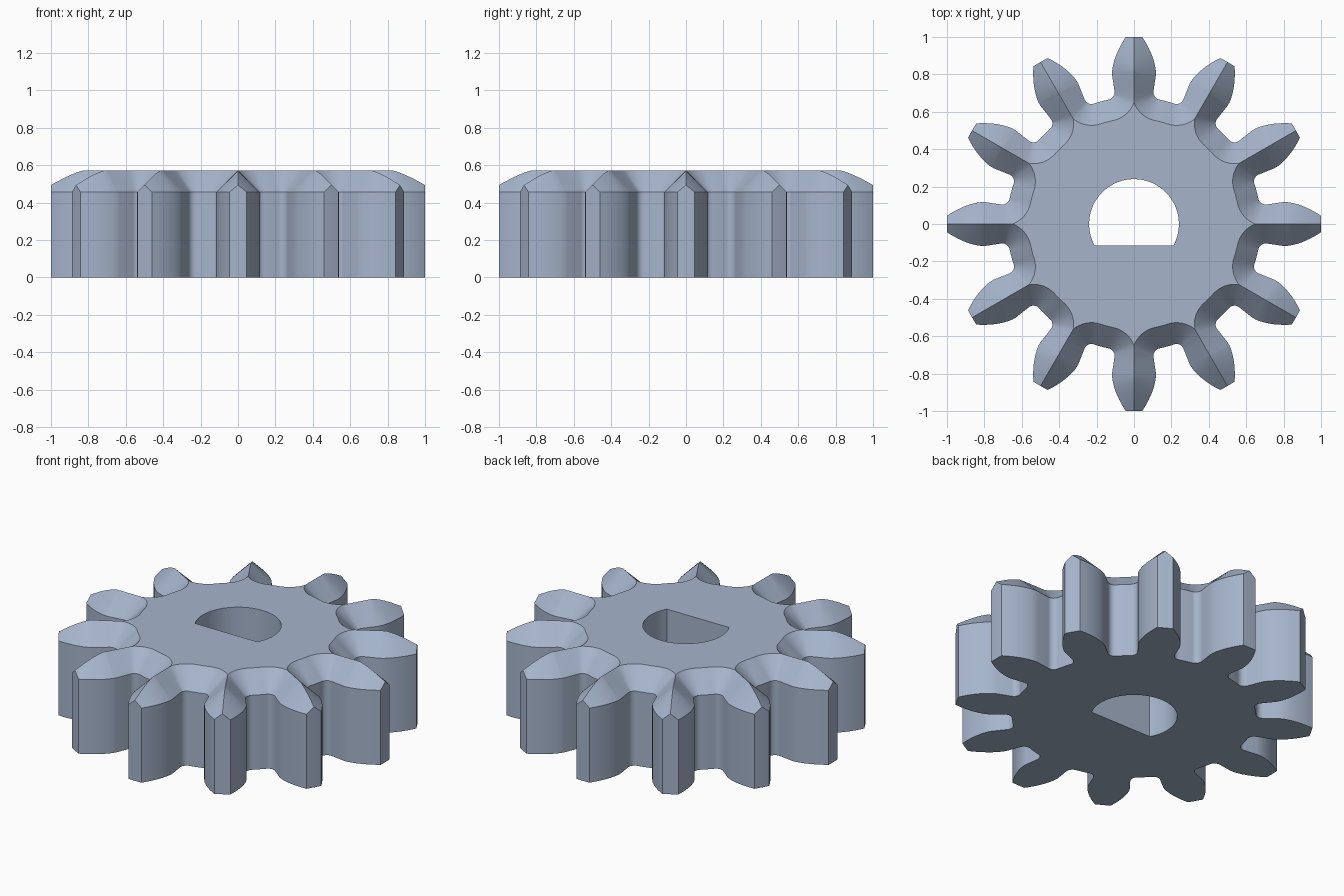
import bpy, bmesh, math
from mathutils import Matrix, Vector

if "Cube" in bpy.data.objects:
    bpy.data.objects.remove(bpy.data.objects["Cube"])

# Gear proportions (twelve teeth, 20 degree involute)
TEETH = 12
MODULE = 2 / (TEETH + 2)
PITCH = MODULE * TEETH / 2
BASE = PITCH * math.cos(math.radians(20))
ROOT = PITCH - 1.25 * MODULE
FILLET = 0.04
HEIGHT, CHAMFER = 4 * MODULE, 0.8 * MODULE
SHOULDER = HEIGHT - CHAMFER
HALF_BASE = math.pi / (2 * TEETH) + math.tan(math.radians(20)) - math.radians(20)
BORE, FLAT = 0.24, -0.115


def polar(r, a):
    """Point at radius r, angle a measured from +y towards +x."""
    return Vector((r * math.sin(a), r * math.cos(a)))


def half_tooth():
    """Outline points and inward normals from tooth tip to valley centre."""
    pts = []
    # involute flank
    for i in range(11):
        r = 1 + (BASE - 1) * i / 10
        roll = math.sqrt(max((r / BASE) ** 2 - 1, 0))
        b = HALF_BASE - roll
        pts.append((polar(r, b + math.atan(roll)), Vector((-math.cos(b), math.sin(b)))))
    # root fillet
    rc = ROOT + FILLET
    c = polar(rc, HALF_BASE + math.asin(FILLET / rc))
    t = polar(math.sqrt(rc * rc - FILLET * FILLET), HALF_BASE) - c
    a1 = math.atan2(t.y, t.x)
    a2 = math.atan2(-c.y, -c.x) % (2 * math.pi)
    for i in range(13):
        a = a1 + (a2 - a1) * i / 12
        n = Vector((math.cos(a), math.sin(a)))
        pts.append((c + n * FILLET, n))
    # valley floor
    start, end = math.atan2(c.x, c.y), math.pi / TEETH
    for i in range(1, 4):
        a = start + (end - start) * i / 3
        pts.append((polar(ROOT, a), -polar(1, a)))
    return pts


bm = bmesh.new()
profile = half_tooth()


def add_half(k, side):
    """Add one half tooth, mirrored by side and turned to position k."""
    turn = Matrix.Rotation(2 * math.pi * k / TEETH, 3, 'Z')

    def vert(x, y, z):
        return bm.verts.new(turn @ Vector((side * x, y, z)))

    def face(*vs):
        bm.faces.new(vs if side > 0 else vs[::-1])

    low, mid, top = [], [], []
    for p, n in profile:
        reach = p.x / -n.x if n.x < -1e-6 else 9
        on_flank = p.length > ROOT + FILLET
        if on_flank or reach < CHAMFER:      # slopes meet in a ridge
            q = Vector((0, p.y + n.y * reach))
            z = SHOULDER + min(reach, CHAMFER) if p.length > BASE - 1e-4 else HEIGHT
        else:
            q, z = p + n * CHAMFER, HEIGHT
        low.append(vert(p.x, p.y, 0))
        mid.append(vert(p.x, p.y, SHOULDER))
        top.append(vert(q.x, q.y, z))
    for i in range(len(profile) - 1):
        face(low[i], mid[i], mid[i + 1], low[i + 1])
        face(mid[i], top[i], top[i + 1], mid[i + 1])
    # tooth tip wall and its peak
    p, n = profile[0]
    peak = vert(0, 1, SHOULDER + p.x * -n.x)
    foot = vert(0, 1, 0)
    face(foot, peak, mid[0], low[0])
    face(mid[0], peak, top[0])


for k in range(TEETH):
    for side in (1, -1):
        add_half(k, side)
bmesh.ops.remove_doubles(bm, verts=bm.verts, dist=1e-4)
# close the bottom and top
bmesh.ops.edgeloop_fill(bm, edges=[e for e in bm.edges if e.is_boundary])
bmesh.ops.recalc_face_normals(bm, faces=bm.faces)


def make_object(name, mesh_data):
    mesh = bpy.data.meshes.new(name)
    mesh_data.to_mesh(mesh)
    mesh_data.free()
    ob = bpy.data.objects.new(name, mesh)
    bpy.context.collection.objects.link(ob)
    return ob


gear = make_object("gear", bm)
steel = bpy.data.materials.new("blue_grey_steel")
steel.diffuse_color = (0.38, 0.46, 0.60, 1)
steel.use_nodes = True
steel.node_tree.nodes["Principled BSDF"].inputs["Base Color"].default_value = steel.diffuse_color
gear.data.materials.append(steel)

# D-shaped shaft hole
cut = bmesh.new()
a0 = math.asin(FLAT / BORE)
ring = [a0 + (math.pi - 2 * a0) * i / 48 for i in range(49)]
base = cut.faces.new([cut.verts.new((BORE * math.cos(a), BORE * math.sin(a), -0.2)) for a in ring])
ext = bmesh.ops.extrude_face_region(cut, geom=[base])
bmesh.ops.translate(cut, vec=(0, 0, 1),
                    verts=[g for g in ext["geom"] if isinstance(g, bmesh.types.BMVert)])
bmesh.ops.recalc_face_normals(cut, faces=cut.faces)
cutter = make_object("shaft_hole_cutter", cut)
cutter.data.materials.append(steel)
cutter.hide_render = True

bpy.context.view_layer.objects.active = gear
gear.select_set(True)
mod = gear.modifiers.new("shaft_hole", 'BOOLEAN')
mod.operation, mod.solver, mod.object = 'DIFFERENCE', 'EXACT', cutter
bpy.ops.object.modifier_apply(modifier=mod.name)
bpy.data.objects.remove(cutter)
bpy.ops.object.shade_smooth_by_angle(angle=math.radians(30))
